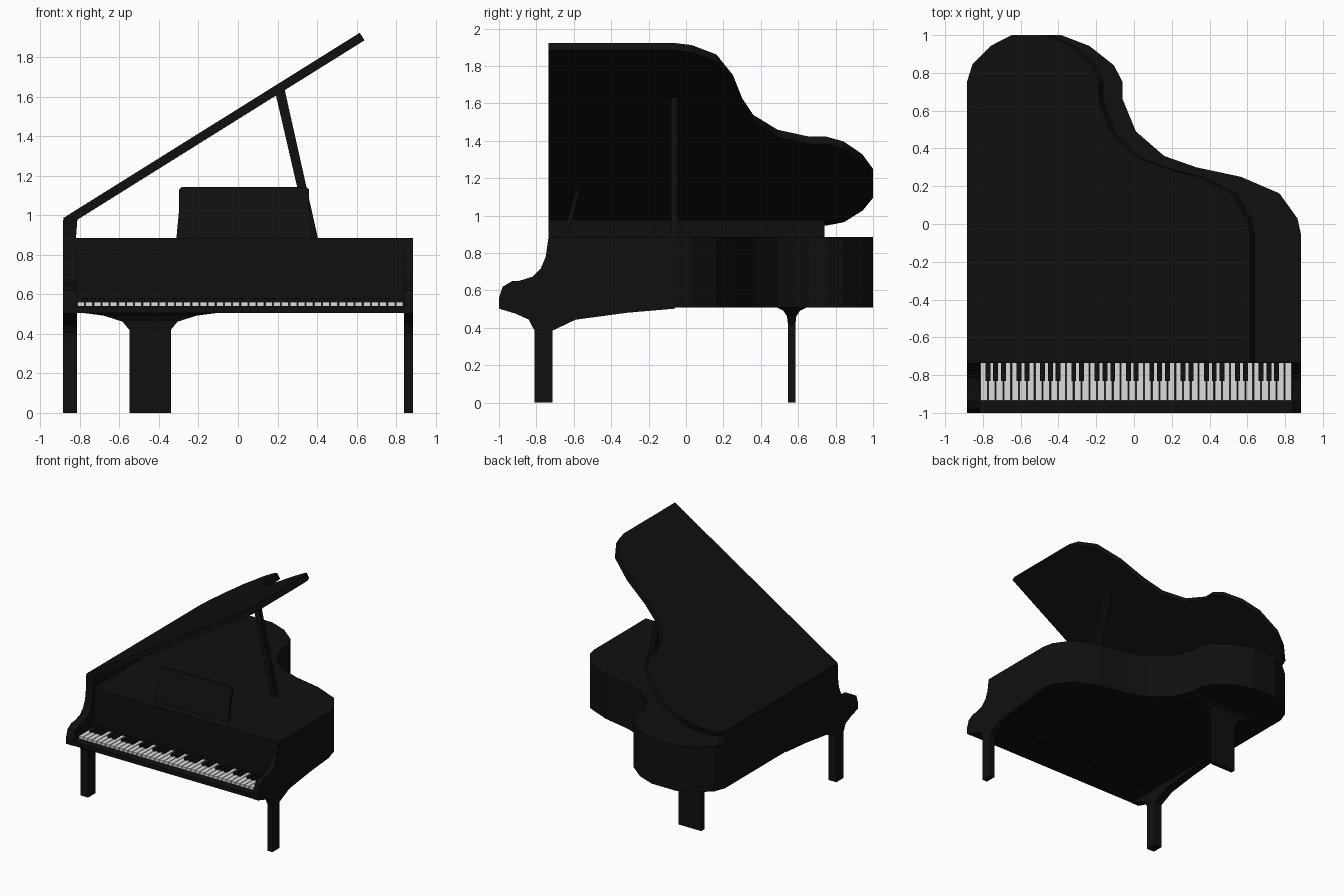
import bpy, bmesh, math

if "Cube" in bpy.data.objects:
    bpy.data.objects.remove(bpy.data.objects["Cube"])


def material(name, value):
    m = bpy.data.materials.new(name)
    m.diffuse_color = (value, value, value, 1)
    m.use_nodes = True
    m.node_tree.nodes["Principled BSDF"].inputs["Base Color"].default_value = m.diffuse_color
    return m


BLACK = material("black lacquer", 0.005)
WHITE = material("ivory white", 0.72)


def finish(name, bm, mat):
    bmesh.ops.recalc_face_normals(bm, faces=bm.faces)
    me = bpy.data.meshes.new(name)
    bm.to_mesh(me)
    bm.free()
    me.materials.append(mat)
    ob = bpy.data.objects.new(name, me)
    bpy.context.collection.objects.link(ob)
    return ob


def loft(bm, rings):
    """Skin closed rings of points and cap both ends."""
    rows = [[bm.verts.new(p) for p in r] for r in rings]
    n = len(rows[0])
    for a, b in zip(rows, rows[1:]):
        for i in range(n):
            j = (i + 1) % n
            bm.faces.new((a[i], a[j], b[j], b[i]))
    bm.faces.new(rows[0][::-1])
    bm.faces.new(rows[-1])


PLACE = {"x": lambda a, b, h: (h, a, b),
         "y": lambda a, b, h: (a, h, b),
         "z": lambda a, b, h: (a, b, h)}


def prism(name, pts, axis, lo, hi, mat=BLACK):
    bm = bmesh.new()
    loft(bm, [[PLACE[axis](a, b, h) for a, b in pts] for h in (lo, hi)])
    return finish(name, bm, mat)


def rect(x0, x1, y0, y1):
    return [(x0, y0), (x1, y0), (x1, y1), (x0, y1)]


def box(name, x, y, z, mat=BLACK):
    return prism(name, rect(*x, *y), "z", *z, mat)


# Curved body outline, seen from above
W, FRONT = 0.885, -0.735
outline = [(-W, FRONT), (W, FRONT), (W, -0.06), (0.865, 0.03), (0.77, 0.162),
           (0.565, 0.25), (0.33, 0.30), (0.16, 0.36), (0.01, 0.49),
           (-0.06, 0.66), (-0.06, 0.75), (-0.106, 0.84), (-0.235, 0.942),
           (-0.385, 1.0), (-0.605, 1.0), (-0.732, 0.945), (-0.85, 0.845),
           (-W, 0.75)]
prism("body", outline, "z", 0.51, 0.885)

# Raised lid with the same outline, hinged on the left edge
lid = prism("lid", [(x + W, y) for x, y in outline], "z", -0.045, 0)
lid.location = (-W, 0, 0.985)
lid.rotation_euler = (0, -math.radians(32), 0)

# Hinge rail below the lid
prism("hinge_rail", [(-W, 0.88), (-0.82, 0.88), (-0.812, 0.985), (-W, 0.975)],
      "y", FRONT, 0.74)

# Side cheeks and front legs with long brackets
cheek = [(FRONT, 0.885), (-0.75, 0.78), (-0.777, 0.717), (-0.82, 0.674),
         (-0.89, 0.652), (-0.93, 0.65), (-0.98, 0.62), (-1, 0.56),
         (-1, 0.503), (FRONT, 0.503)]
leg = [(-1, 0.503), (-0.91, 0.476), (-0.84, 0.444), (-0.81, 0.385), (-0.81, 0),
       (-0.715, 0), (-0.715, 0.385), (-0.59, 0.444), (-0.315, 0.481),
       (-0.06, 0.503), (-0.06, 0.515), (-1, 0.515)]
for side, x0, x1 in (("left", -W, -0.815), ("right", 0.84, W)):
    prism(side + "_cheek", cheek, "x", x0, x1)
    prism(side + "_front_leg", leg, "x", x0, x1)

# Back leg: broad and thin, flaring into the underside
bm = bmesh.new()
rings = [(0, -0.55, -0.34, 0.545, 0.585), (0.42, -0.55, -0.34, 0.545, 0.585),
         (0.462, -0.585, -0.305, 0.54, 0.59), (0.492, -0.68, -0.21, 0.52, 0.61),
         (0.512, -0.83, -0.055, 0.48, 0.65)]
loft(bm, [[(x, y, r[0]) for x, y in rect(*r[1:])] for r in rings])
finish("back_leg", bm, BLACK)

# Key bed and front slip
K0, K1, KF = -0.815, 0.838, -0.934
box("key_bed", (K0, 0.84), (KF, FRONT), (0.505, 0.535))
box("key_slip", (K0, 0.84), (-1, KF), (0.505, 0.54))

# Keys: 40 white, black ones in groups of three and two
N = 40
step = (K1 - K0) / N
whites, blacks = bmesh.new(), bmesh.new()


def add_key(bm, x0, x1, y0, z0, z1):
    loft(bm, [[(x, y, z) for x, y in rect(x0, x1, y0, FRONT)] for z in (z0, z1)])


for i in range(N):
    x = K0 + i * step
    add_key(whites, x + 0.003, x + step - 0.003, KF, 0.53, 0.562)
    if i % 7 in (1, 2, 3, 5, 6):
        add_key(blacks, x - 0.013, x + 0.013, -0.83, 0.555, 0.58)
finish("white_keys", whites, WHITE)
finish("black_keys", blacks, BLACK)

# Leaning music desk with clipped top corners
desk = [(-0.312, 0.88), (0.372, 0.88), (0.36, 1.03), (0.36, 1.13),
        (0.345, 1.143), (-0.285, 1.143), (-0.298, 1.13), (-0.298, 1.03)]
bm = bmesh.new()
loft(bm, [[(x, -0.66 + (z - 0.88) * 0.28 + t, z) for x, z in desk]
          for t in (0, 0.022)])
finish("music_desk", bm, BLACK)

# Lid prop
prism("lid_prop", [(0.36, 0.88), (0.405, 0.88), (0.235, 1.64), (0.19, 1.615)],
      "y", -0.08, -0.045)
